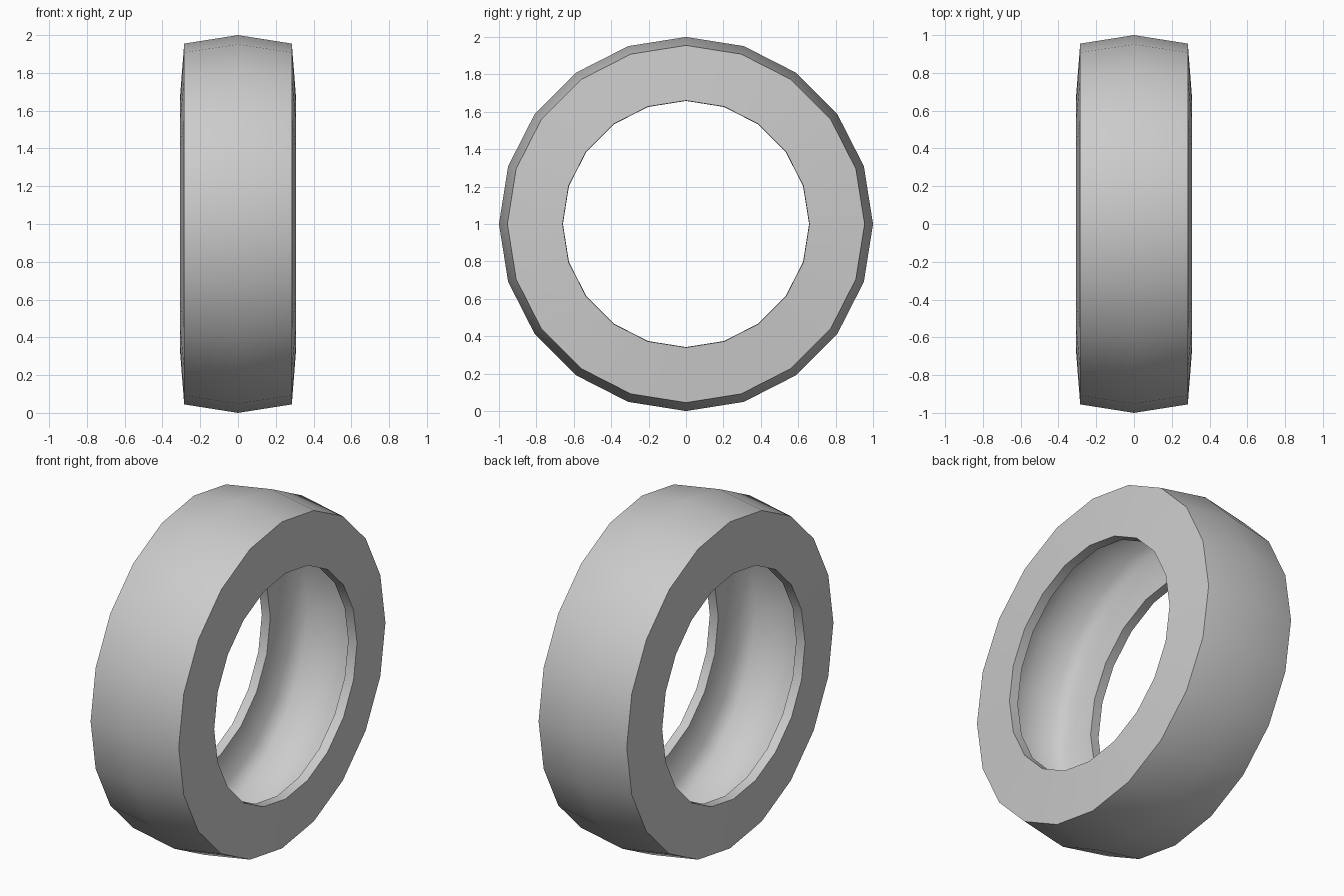
import bpy
import bmesh
from math import cos, sin, pi, radians

cube = bpy.data.objects.get("Cube")
if cube:
    bpy.data.objects.remove(cube, do_unlink=True)

SIDES = 20

# Half of the tyre section as (x, radius): outer tread, sidewall, lip, hollow inside
half = [(0, 1.0), (0.285, 0.955), (0.308, 0.66), (0.252, 0.658),
        (0.237, 0.84), (0.18, 0.905), (0, 0.944)]
section = half + [(-x, r) for x, r in reversed(half[1:-1])]

# Material
rubber = bpy.data.materials.new("light grey rubber")
rubber.use_nodes = True
colour = (0.6, 0.6, 0.6, 1)
rubber.diffuse_color = colour
rubber.node_tree.nodes["Principled BSDF"].inputs["Base Color"].default_value = colour

# Tyre: the closed section turned around the x axis
bm = bmesh.new()
rings = []
for i in range(SIDES):
    a = 2 * pi * i / SIDES
    rings.append([bm.verts.new((x, r * sin(a), 1 + r * cos(a))) for x, r in section])
for i, ring in enumerate(rings):
    following = rings[(i + 1) % SIDES]
    for j in range(len(section)):
        k = (j + 1) % len(section)
        bm.faces.new((ring[j], ring[k], following[k], following[j]))
bmesh.ops.recalc_face_normals(bm, faces=bm.faces)
mesh = bpy.data.meshes.new("tyre")
bm.to_mesh(mesh)
bm.free()
mesh.materials.append(rubber)

tyre = bpy.data.objects.new("tyre", mesh)
bpy.context.collection.objects.link(tyre)

# Smooth shading with sharp shoulders and lips
bpy.ops.object.select_all(action='DESELECT')
tyre.select_set(True)
bpy.context.view_layer.objects.active = tyre
bpy.ops.object.shade_smooth_by_angle(angle=radians(45))
